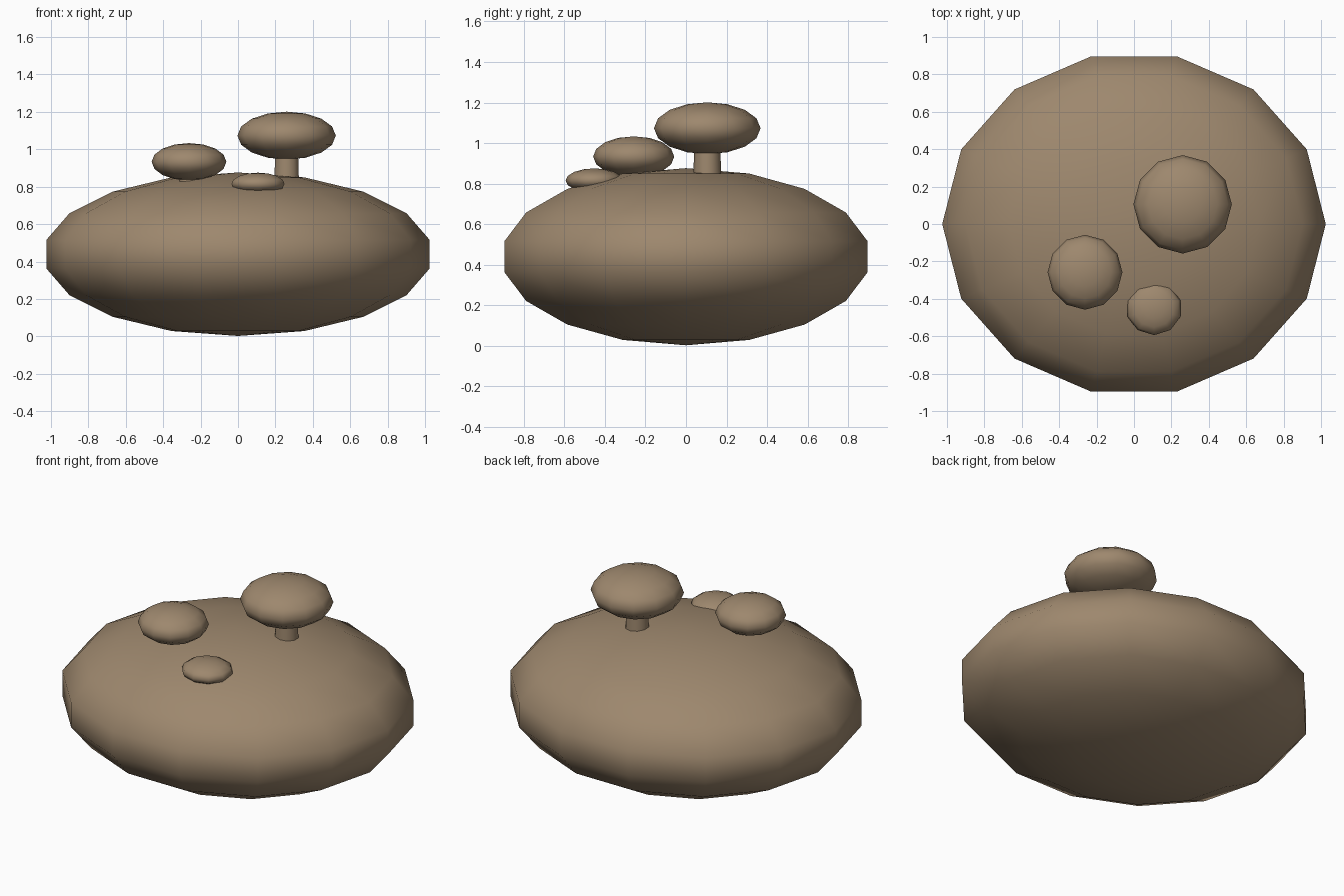
import bpy
import math

if "Cube" in bpy.data.objects:
    bpy.data.objects.remove(bpy.data.objects["Cube"])

brown = bpy.data.materials.new("earthy brown")
brown.diffuse_color = (0.34, 0.245, 0.155, 1)
brown.use_nodes = True
brown.node_tree.nodes["Principled BSDF"].inputs["Base Color"].default_value = brown.diffuse_color


def finish(name, angle):
    ob = bpy.context.object
    ob.name = name
    ob.data.materials.append(brown)
    bpy.ops.object.transform_apply(location=False, rotation=True, scale=True)
    bpy.ops.object.shade_smooth_by_angle(angle=math.radians(angle))
    return ob


def ellipsoid(name, loc, size, segments, rings, turn=0):
    """Squashed low-poly ball; turn spins the facets before squashing."""
    bpy.ops.mesh.primitive_uv_sphere_add(
        segments=segments, ring_count=rings, radius=1, rotation=(0, 0, turn))
    bpy.ops.object.transform_apply(location=False, rotation=True, scale=False)
    ob = bpy.context.object
    ob.scale = size
    ob.location = loc
    return finish(name, 60)


def stem(name, x, y, z0, z1, r0, r1):
    """Slightly tapered stalk between two heights."""
    bpy.ops.mesh.primitive_cone_add(
        vertices=10, radius1=r0, radius2=r1, depth=z1 - z0,
        location=(x, y, (z0 + z1) / 2))
    return finish(name, 50)


# Broad rounded mound, with a facet corner pointing front and back
ellipsoid("mound", (0, 0, 0.439), (1.041, 0.934, 0.437), 14, 9, math.pi / 2)

# Mushroom caps
ellipsoid("large_cap", (0.26, 0.105, 1.073), (0.263, 0.263, 0.128), 12, 8)
ellipsoid("medium_cap", (-0.262, -0.258, 0.933), (0.2, 0.2, 0.1), 12, 8)
ellipsoid("small_cap", (0.107, -0.452, 0.815), (0.149, 0.142, 0.06), 10, 8)

# Stalks
stem("large_stem", 0.26, 0.105, 0.80, 0.99, 0.070, 0.064)
stem("medium_stem", -0.262, -0.258, 0.78, 0.88, 0.055, 0.050)
stem("small_stem", 0.107, -0.452, 0.72, 0.80, 0.04, 0.036)
